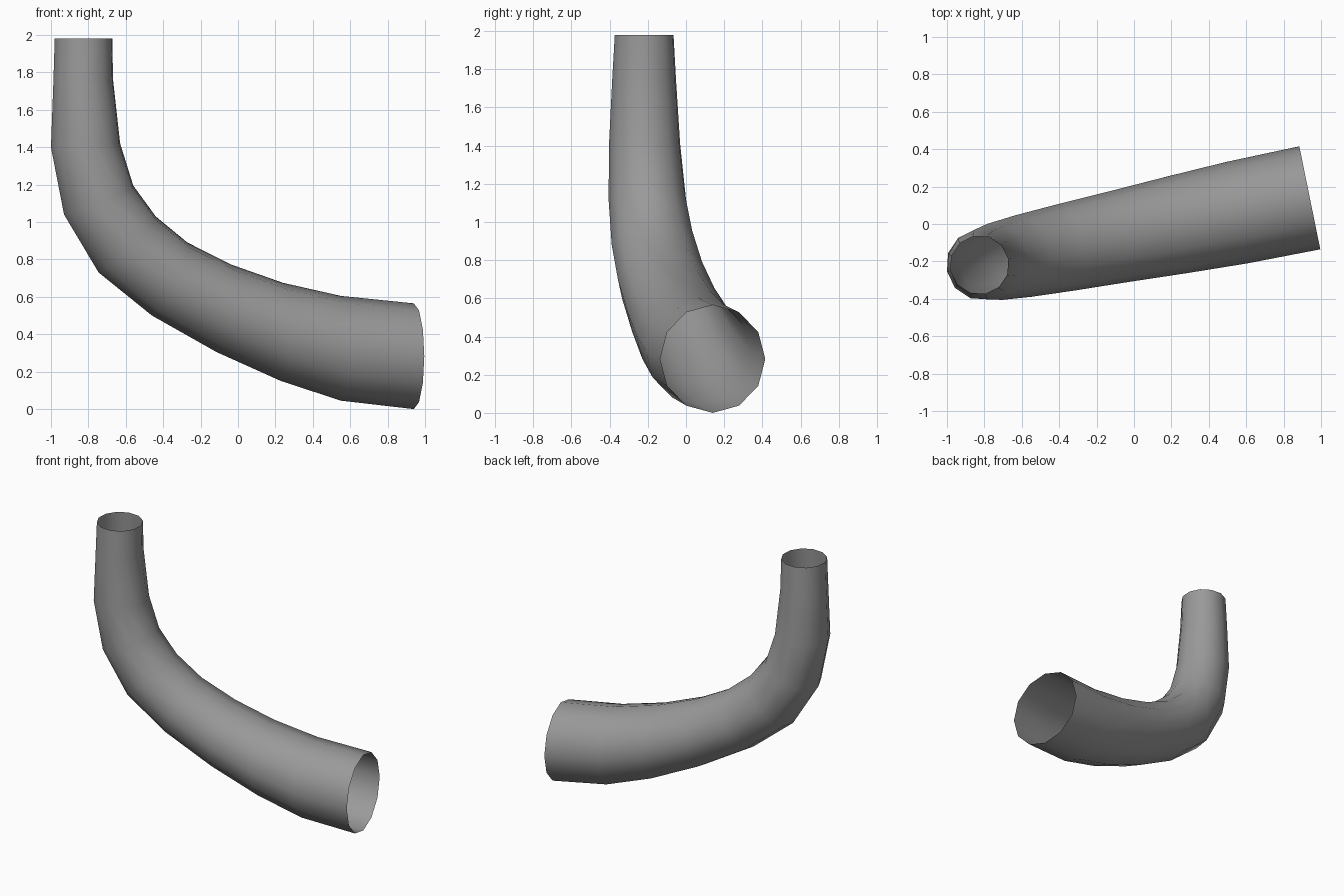
import bpy, bmesh, math
from mathutils import Vector

if "Cube" in bpy.data.objects:
    bpy.data.objects.remove(bpy.data.objects["Cube"])

SIDES = 12
YAW = math.atan2(0.36, 1.77)   # the bend lies in one vertical plane
END_X, END_Y = 0.94, 0.14      # centre of the wide mouth

# Inner and outer bend points (x, z) and sideways radius of each ring,
# from the narrow top to the wide mouth
inner = [(-0.672, 1.98), (-0.668, 1.76), (-0.63, 1.42), (-0.56, 1.195), (-0.44, 1.03),
         (-0.27, 0.89), (-0.035, 0.772), (0.24, 0.675), (0.55, 0.605), (0.94, 0.565)]
outer = [(-0.98, 1.98), (-0.987, 1.75), (-1.0, 1.40), (-0.93, 1.04), (-0.745, 0.73),
         (-0.46, 0.50), (-0.115, 0.305), (0.23, 0.15), (0.55, 0.045), (0.94, 0.0)]
radii = [0.157, 0.17, 0.19, 0.207, 0.222, 0.235, 0.248, 0.264, 0.277, 0.281]

side = Vector((-math.sin(YAW), math.cos(YAW), 0))


def in_plane(x, z):
    return Vector((x, END_Y + (x - END_X) * math.tan(YAW), z))


# Tapered bent pipe, open at both ends
bm = bmesh.new()
rings = []
for i, o, radius in zip(inner, outer, radii):
    a, b = in_plane(*i), in_plane(*o)
    centre, half = (a + b) / 2, (a - b) / 2
    rings.append([bm.verts.new(centre + half * math.cos(t) + side * radius * math.sin(t))
                  for t in (2 * math.pi * k / SIDES for k in range(SIDES))])
for r, s in zip(rings, rings[1:]):
    for k in range(SIDES):
        n = (k + 1) % SIDES
        bm.faces.new((r[k], r[n], s[n], s[k]))
bmesh.ops.recalc_face_normals(bm, faces=bm.faces)
# Make sure the normals point away from the pipe's axis
f = bm.faces[:][0]
if f.normal.dot(f.calc_center_median() - (in_plane(*inner[0]) + in_plane(*outer[0])) / 2) < 0:
    bmesh.ops.reverse_faces(bm, faces=bm.faces)

mesh = bpy.data.meshes.new("bent_pipe")
bm.to_mesh(mesh)
bm.free()
mesh.shade_smooth()
pipe = bpy.data.objects.new("bent_pipe", mesh)
bpy.context.collection.objects.link(pipe)

# Dark grey metal
grey = bpy.data.materials.new("dark_grey")
grey.diffuse_color = (0.32, 0.32, 0.32, 1)
grey.use_nodes = True
grey.node_tree.nodes["Principled BSDF"].inputs["Base Color"].default_value = grey.diffuse_color
mesh.materials.append(grey)
